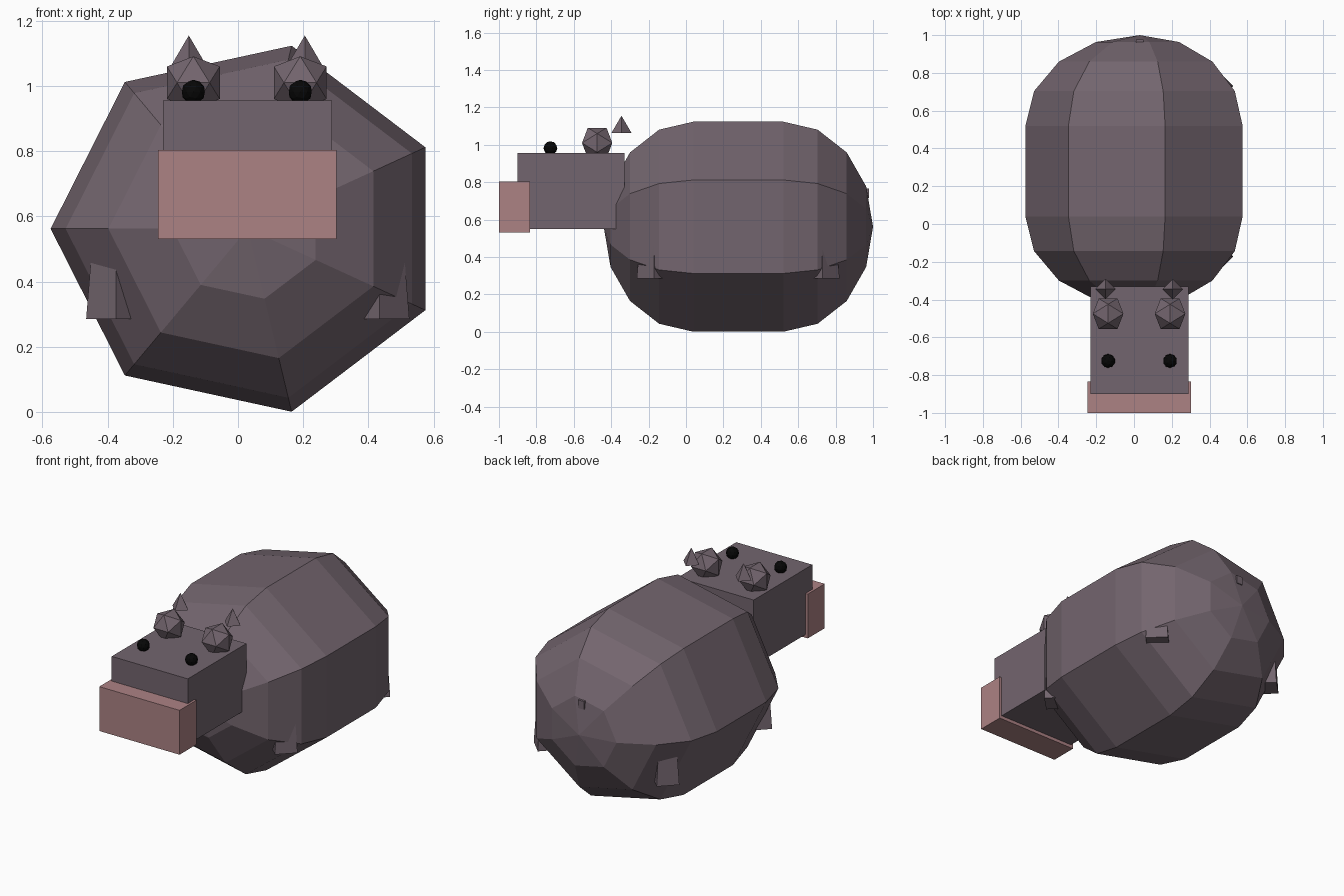
import bpy, bmesh, math
from mathutils import Matrix

if "Cube" in bpy.data.objects:
    bpy.data.objects.remove(bpy.data.objects["Cube"])


def material(name, rgb):
    m = bpy.data.materials.new(name)
    m.diffuse_color = (*rgb, 1)
    m.use_nodes = True
    m.node_tree.nodes["Principled BSDF"].inputs["Base Color"].default_value = m.diffuse_color
    return m


HIDE = material("grey_mauve_hide", (0.171, 0.130, 0.156))
PINK = material("dusty_pink", (0.413, 0.223, 0.231))
BLACK = material("black", (0.002, 0.002, 0.002))
CX = 0.03  # symmetry plane of the animal


def finish(name, bm, mat):
    bmesh.ops.recalc_face_normals(bm, faces=bm.faces[:])
    me = bpy.data.meshes.new(name)
    bm.to_mesh(me)
    bm.free()
    me.materials.append(mat)
    ob = bpy.data.objects.new(name, me)
    bpy.context.collection.objects.link(ob)
    return ob


def box(name, lo, hi, mat):
    bm = bmesh.new()
    bmesh.ops.create_cube(bm, size=1)
    for v in bm.verts:
        v.co = [(a + b) / 2 + c * (b - a) for a, b, c in zip(lo, hi, v.co)]
    return finish(name, bm, mat)


def cone(name, pos, r1, r2, depth):
    # four-sided cone with its corners on the axes, base at pos
    bm = bmesh.new()
    angles = [k * math.pi / 2 for k in range(4)]
    base = [bm.verts.new((pos[0] + r1 * math.cos(a), pos[1] + r1 * math.sin(a), pos[2])) for a in angles]
    bm.faces.new(base)
    if r2:
        top = [bm.verts.new((pos[0] + r2 * math.cos(a), pos[1] + r2 * math.sin(a), pos[2] + depth))
               for a in angles]
        bm.faces.new(top)
        for k in range(4):
            bm.faces.new((base[k], base[k - 1], top[k - 1], top[k]))
    else:
        tip = bm.verts.new((pos[0], pos[1], pos[2] + depth))
        for k in range(4):
            bm.faces.new((base[k], base[k - 1], tip))
    return finish(name, bm, HIDE)


# body: seven-sided capsule lying along y
bm = bmesh.new()
rings = []
steps = [math.radians(22.5 * i) for i in range(4)]
profile = [(0.04 - 0.48 * math.sin(t), math.cos(t)) for t in reversed(steps)]
profile += [(0.52 + 0.48 * math.sin(t), math.cos(t)) for t in steps]
for y, s in profile:
    ring = []
    for k in range(7):
        a = math.pi + k * math.tau / 7
        ring.append(bm.verts.new((CX + 0.605 * s * math.cos(a), y, 0.562 + 0.576 * s * math.sin(a))))
    rings.append(ring)
for r0, r1 in zip(rings, rings[1:]):
    for k in range(7):
        j = (k + 1) % 7
        bm.faces.new((r0[k], r0[j], r1[j], r1[k]))
for ring, y in ((rings[0], -0.44), (rings[-1], 1.0)):
    pole = bm.verts.new((CX, y, 0.562))
    for k in range(7):
        bm.faces.new((ring[k], ring[(k + 1) % 7], pole))
finish("body", bm, HIDE)

# head, snout and tail
box("head", (-0.23, -0.90, 0.55), (0.288, -0.33, 0.955), HIDE)
box("snout", (-0.245, -1.0, 0.53), (0.302, -0.835, 0.803), PINK)
box("tail", (CX - 0.02, 0.92, 0.715), (CX + 0.02, 0.978, 0.765), HIDE)

for side, s in (("left", -1), ("right", 1)):
    # ears: icosahedra with two-fold axes along x, y and z
    bm = bmesh.new()
    a, b = 0.05, 0.081
    for p in (-1, 1):
        for q in (-1, 1):
            for co in ((p * a, q * b, 0), (0, p * a, q * b), (p * b, 0, q * a)):
                bm.verts.new((CX - 0.003 + s * 0.164 + co[0], -0.475 + co[1], 1.01 + co[2]))
    bmesh.ops.convex_hull(bm, input=bm.verts[:])
    finish(side + "_ear", bm, HIDE)
    # eyes
    bm = bmesh.new()
    bmesh.ops.create_icosphere(bm, subdivisions=2, radius=0.037,
                               matrix=Matrix.Translation((CX - 0.003 + s * 0.164, -0.725, 0.982)))
    finish(side + "_eye", bm, BLACK)
    # small spikes behind the ears
    cone(side + "_spike", (CX - 0.003 + s * 0.178, -0.345, 1.063), 0.054, 0, 0.092)
    # stubby legs
    for end, y in (("front", -0.172), ("back", 0.73)):
        cone(side + "_" + end + "_leg", (CX + s * 0.405, y, 0.285), 0.091, 0.075, 0.2)
